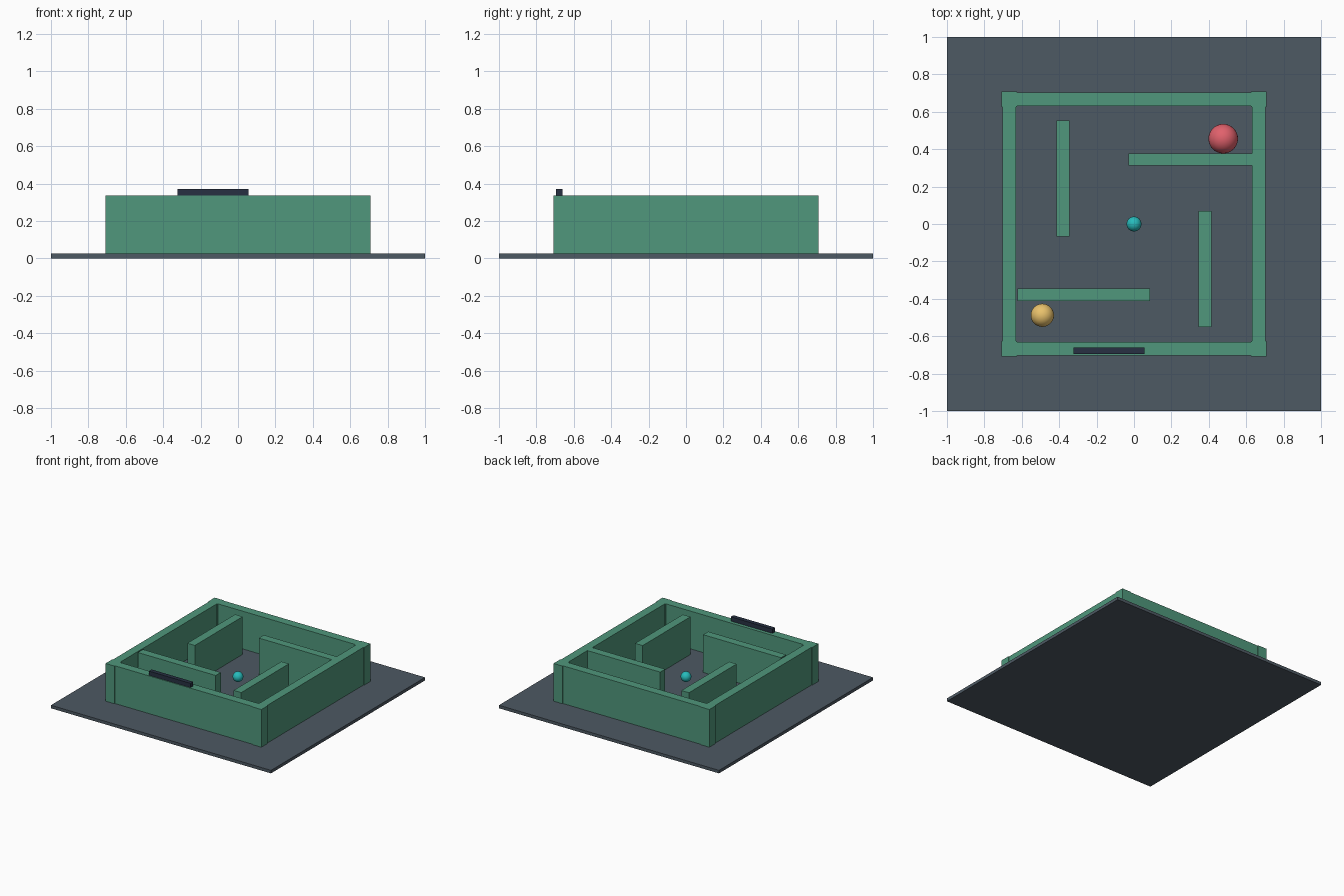
import bpy

if "Cube" in bpy.data.objects:
    bpy.data.objects.remove(bpy.data.objects["Cube"])

FLOOR = 0.025   # top of the base plate
TOP = 0.335     # top of the walls


def material(name, rgb):
    m = bpy.data.materials.new(name)
    m.diffuse_color = (*rgb, 1.0)
    m.use_nodes = True
    m.node_tree.nodes["Principled BSDF"].inputs["Base Color"].default_value = m.diffuse_color
    return m


slate = material("slate", (0.075, 0.1, 0.125))
green = material("green", (0.08, 0.31, 0.2))
navy = material("navy", (0.02, 0.03, 0.055))
red = material("red", (0.75, 0.12, 0.15))
yellow = material("yellow", (0.82, 0.54, 0.15))
teal = material("teal", (0.02, 0.5, 0.5))


def box(name, x0, x1, y0, y1, z0, z1, mat):
    bpy.ops.mesh.primitive_cube_add(
        size=1, location=((x0 + x1) / 2, (y0 + y1) / 2, (z0 + z1) / 2))
    ob = bpy.context.object
    ob.name = name
    ob.scale = (x1 - x0, y1 - y0, z1 - z0)
    bpy.ops.object.transform_apply(location=False, rotation=False, scale=True)
    ob.data.materials.append(mat)
    return ob


def ball(name, x, y, z, r, mat):
    bpy.ops.mesh.primitive_uv_sphere_add(
        segments=32, ring_count=16, radius=r, location=(x, y, z))
    ob = bpy.context.object
    ob.name = name
    bpy.ops.object.shade_smooth()
    ob.data.materials.append(mat)


# base plate
box("base_plate", -1, 1, -1, 1, 0, FLOOR, slate)

# outer walls, running between the corner posts
MID, HALF, POST = 0.667, 0.035, 0.041
for side, s in (("minus", -1), ("plus", 1)):
    c, e = s * MID, MID - POST
    box("outer_wall_x_" + side, c - HALF, c + HALF, -e, e, FLOOR, TOP, green)
    box("outer_wall_y_" + side, -e, e, c - HALF, c + HALF, FLOOR, TOP, green)

# corner posts, slightly thicker than the walls
for i, (sx, sy) in enumerate(((-1, -1), (1, -1), (1, 1), (-1, 1))):
    cx, cy = sx * MID, sy * MID
    box(f"corner_post_{i + 1}", cx - POST, cx + POST, cy - POST, cy + POST,
        FLOOR, TOP, green)

# inner maze walls
for name, x0, x1, y0, y1 in (
        ("inner_wall_left", -0.414, -0.345, -0.067, 0.553),
        ("inner_wall_right", 0.345, 0.414, -0.55, 0.07),
        ("inner_wall_back", -0.03, 0.632, 0.313, 0.378),
        ("inner_wall_front", -0.622, 0.086, -0.412, -0.346)):
    box(name, x0, x1, y0, y1, FLOOR, TOP, green)

# dark sign bar on the front wall
box("sign_bar", -0.323, 0.055, -0.695, -0.66, TOP - 0.005, 0.37, navy)

# balls
ball("red_ball", 0.477, 0.456, 0.14, 0.079, red)
ball("yellow_ball", -0.49, -0.488, 0.14, 0.062, yellow)
ball("teal_ball", 0, 0, 0.146, 0.04, teal)
